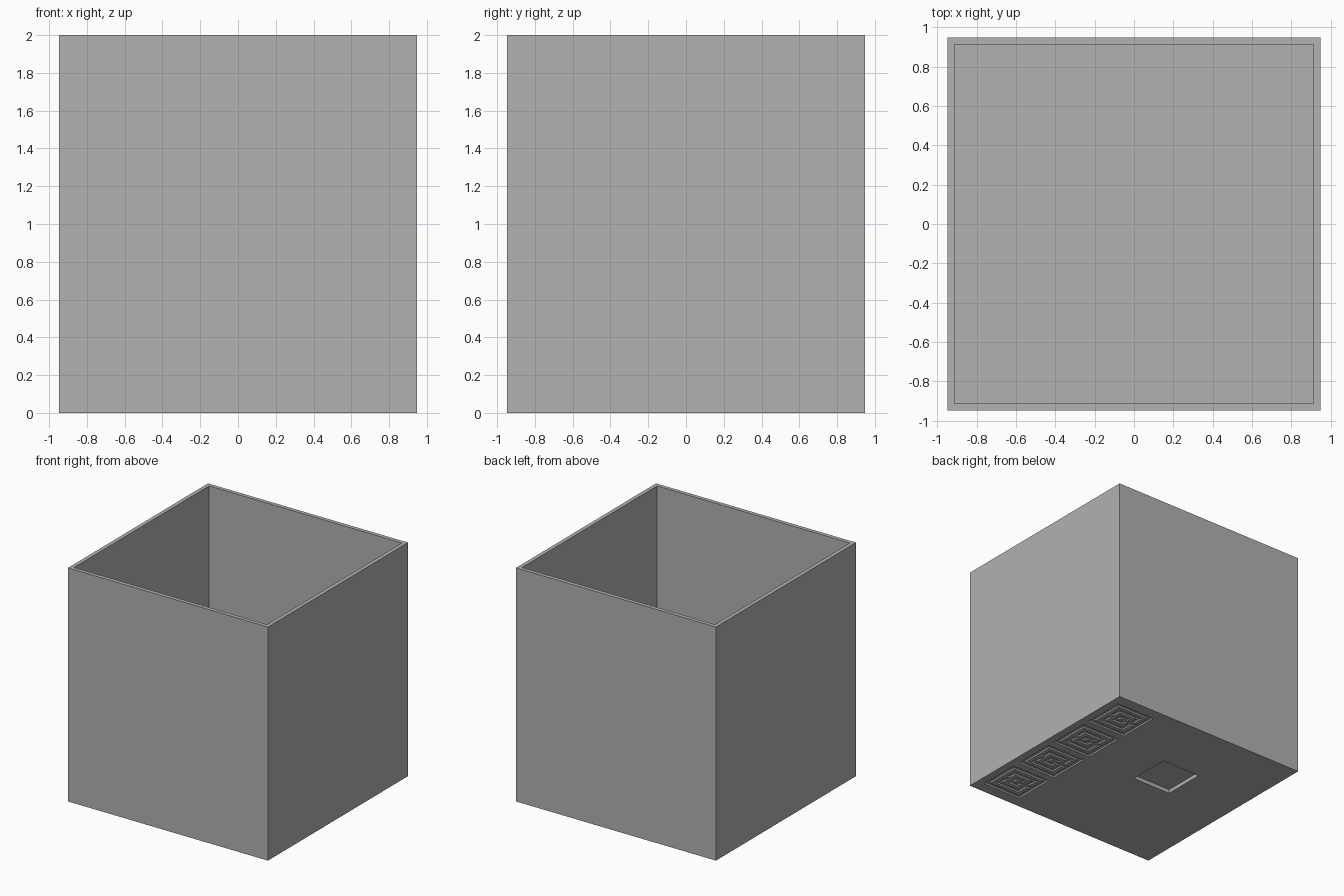
import bpy
import bmesh
from mathutils import Matrix

cube = bpy.data.objects.get("Cube")
if cube:
    bpy.data.objects.remove(cube, do_unlink=True)

HALF, HEIGHT, CELLS = 0.947, 2.0, 56
UNIT = 2 * HALF / CELLS      # wall thickness and pattern module
GROOVE = 0.014

grey = bpy.data.materials.new("plain grey")
grey.use_nodes = True
grey.diffuse_color = (0.445, 0.445, 0.445, 1)
grey.node_tree.nodes["Principled BSDF"].inputs["Base Color"].default_value = grey.diffuse_color


def add_object(name, bm):
    mesh = bpy.data.meshes.new(name)
    bm.to_mesh(mesh)
    bm.free()
    mesh.materials.append(grey)
    obj = bpy.data.objects.new(name, mesh)
    bpy.context.collection.objects.link(obj)
    return obj


def cell(face):
    c = face.calc_center_median()
    return int((c.x + HALF) / UNIT), int((c.y + HALF) / UNIT)


def in_opening(face):
    i, j = cell(face)
    return 17 <= i < 28 and 28 <= j < 39


def in_key_pattern(face):
    # four square key motifs in a strip along one edge
    i, j = cell(face)
    if not (42 <= i < 55 and 2 <= j < 54):
        return False
    i, j = i - 48, (j - 2) % 13 - 6
    ring = max(abs(i), abs(j))
    if j == 0 and i > 0 and ring == 3:
        return False
    return ring % 2 == 1 or (j == 0 and -5 < i < 0)


def sink(bm, faces, depth):
    # push a group of faces up into the base
    new = bmesh.ops.extrude_face_region(bm, geom=faces)["geom"]
    old = [f for f in faces if f.is_valid]
    if old:
        bmesh.ops.delete(bm, geom=old, context="FACES")
    verts = [v for v in new if isinstance(v, bmesh.types.BMVert)]
    bmesh.ops.translate(bm, verts=verts, vec=(0, 0, depth))


def extend(bm, edges, scale, lift):
    # continue an open border into the next wall surface
    new = bmesh.ops.extrude_edge_only(bm, edges=edges)["geom"]
    for v in new:
        if isinstance(v, bmesh.types.BMVert):
            v.co.x *= scale
            v.co.y *= scale
            v.co.z += lift
    return [e for e in new if isinstance(e, bmesh.types.BMEdge)]


# Box shell: underside, outer walls, rim and inner walls
bm = bmesh.new()
bmesh.ops.create_grid(bm, x_segments=CELLS, y_segments=CELLS, size=HALF)
border = [e for e in bm.edges if e.is_boundary]
opening = [f for f in bm.faces if in_opening(f)]
pattern = [f for f in bm.faces if in_key_pattern(f)]
border = extend(bm, border, 1, HEIGHT)
border = extend(bm, border, (HALF - UNIT) / HALF, 0)
extend(bm, border, 1, UNIT - HEIGHT)
sink(bm, opening, UNIT)
sink(bm, pattern, GROOVE)
bmesh.ops.recalc_face_normals(bm, faces=bm.faces[:])
add_object("box_shell", bm)

# Inner floor with the square opening
bm = bmesh.new()
bmesh.ops.create_grid(bm, x_segments=CELLS - 2, y_segments=CELLS - 2, size=HALF - UNIT,
                      matrix=Matrix.Translation((0, 0, UNIT)))
bmesh.ops.delete(bm, geom=[f for f in bm.faces if in_opening(f)], context="FACES")
add_object("inner_floor", bm)

# Small square studs on the inner floor
for x, y in [(0.405, 0.415), (0.67, 0.205), (0.67, 0.07), (0.805, 0.07), (0.67, -0.67)]:
    bm = bmesh.new()
    bmesh.ops.create_cube(bm, size=1, matrix=Matrix.Translation((x, y, UNIT + 0.002))
                          @ Matrix.Diagonal((0.04, 0.04, 0.008, 1)))
    add_object("floor_stud", bm)
